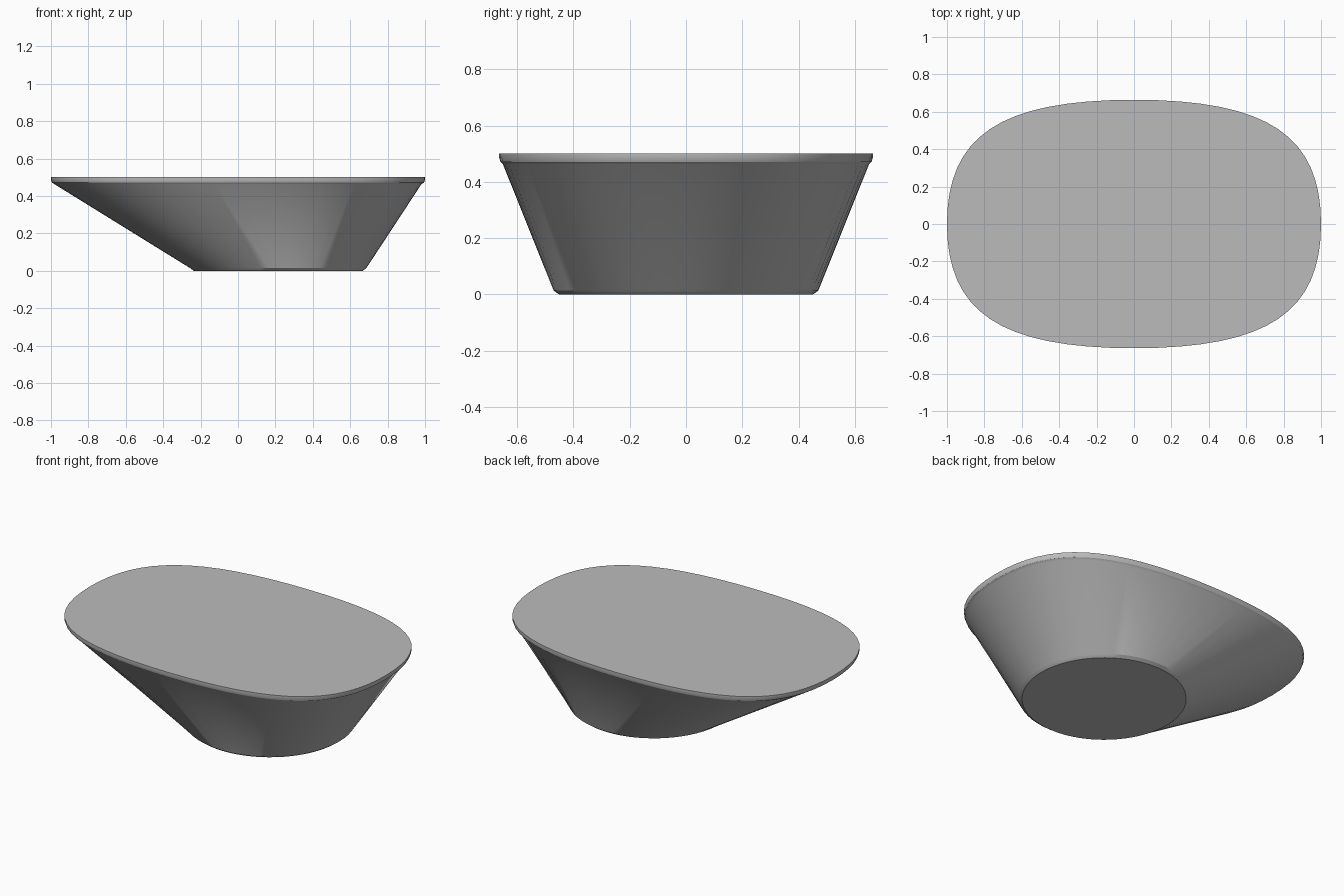
import bpy, bmesh, math

if "Cube" in bpy.data.objects:
    bpy.data.objects.remove(bpy.data.objects["Cube"])

STEPS = 16  # segments per quarter outline


def outline(cx, rx, ry, hx, hy):
    """Closed oval from four mirrored cubic arcs; hx, hy are handle lengths (0..1)."""
    quarter = []
    for i in range(STEPS + 1):
        t = i / STEPS
        u = 1 - t
        x = u**3 + 3 * u * u * t + 3 * u * t * t * hx
        y = 3 * u * u * t * hy + 3 * u * t * t + t**3
        quarter.append((x * rx, y * ry))
    half = quarter + [(-x, y) for x, y in reversed(quarter[:-1])]
    full = half + [(-x, -y) for x, y in half[1:-1]]
    return [(cx + x, y) for x, y in full]


def foot(r):
    return outline(0.215, r, r, 0.552, 0.552)


def rim(s):
    return outline(0, s, 0.664 * s, 0.72, 0.72 * 0.98)


# Rings from the chamfered round foot up to the wide oval rim
sections = [
    (foot(0.452), 0.0),
    (foot(0.471), 0.014),
    (rim(0.980), 0.462),
    (rim(0.994), 0.471),
    (rim(1.0), 0.485),
    (rim(1.0), 0.5),
]

bm = bmesh.new()
rings = [[bm.verts.new((x, y, z)) for x, y in pts] for pts, z in sections]
for low, high in zip(rings, rings[1:]):
    n = len(low)
    for i in range(n):
        j = (i + 1) % n
        bm.faces.new((low[i], low[j], high[j], high[i]))

# Flat underside and flat top
bm.faces.new(list(reversed(rings[0])))
bm.faces.new(rings[-1])
bmesh.ops.recalc_face_normals(bm, faces=bm.faces)

mesh = bpy.data.meshes.new("tapered_oval_block")
bm.to_mesh(mesh)
bm.free()
block = bpy.data.objects.new("tapered_oval_block", mesh)
bpy.context.collection.objects.link(block)

grey = bpy.data.materials.new("grey")
grey.diffuse_color = (0.5, 0.5, 0.5, 1)
grey.use_nodes = True
grey.node_tree.nodes["Principled BSDF"].inputs["Base Color"].default_value = grey.diffuse_color
mesh.materials.append(grey)

# Smooth sides with crisp top and bottom edges
bpy.context.view_layer.objects.active = block
block.select_set(True)
bpy.ops.object.shade_smooth_by_angle(angle=math.radians(28))
